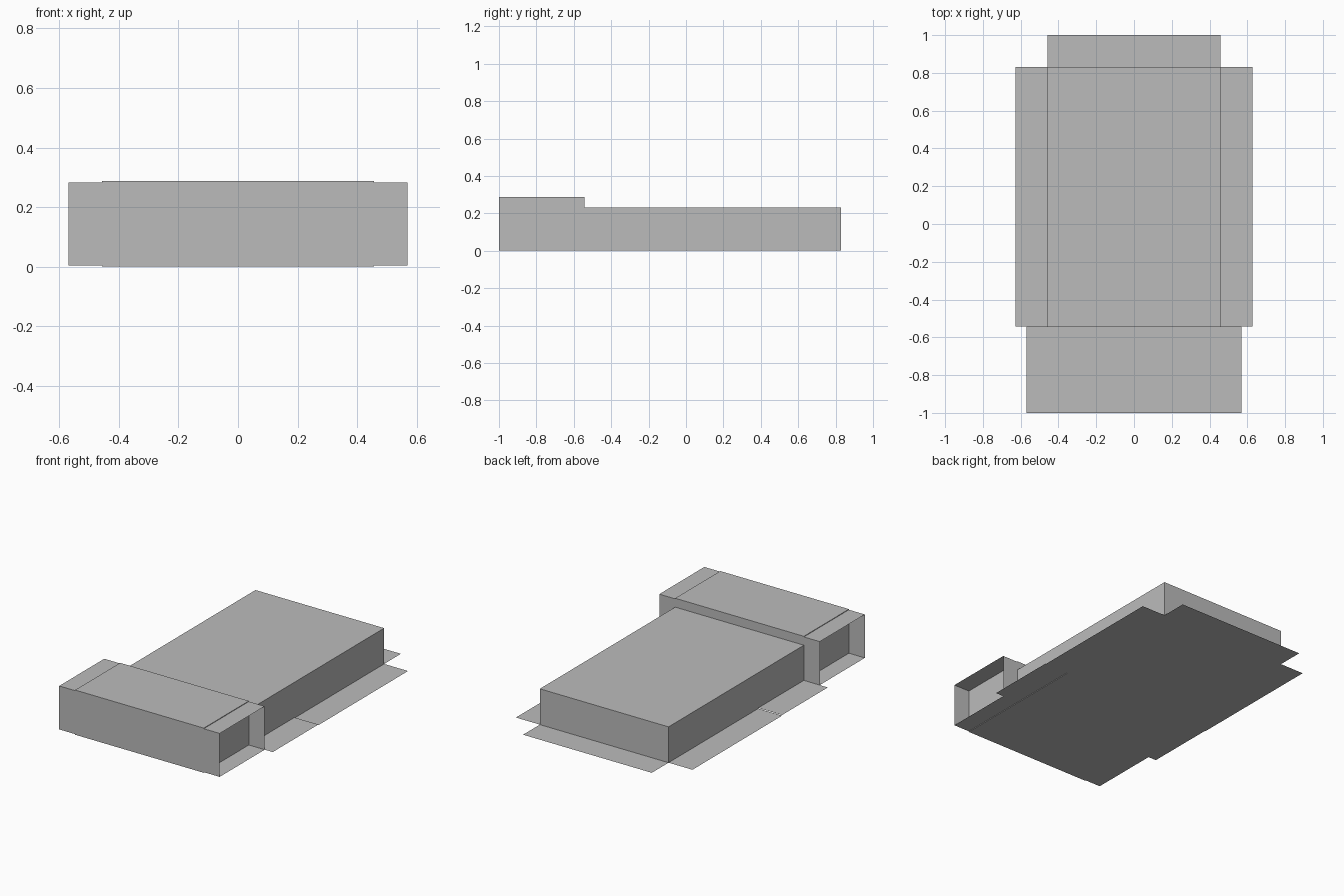
import bpy

if "Cube" in bpy.data.objects:
    bpy.data.objects.remove(bpy.data.objects["Cube"])

grey = bpy.data.materials.new("plain_grey")
grey.diffuse_color = (0.5, 0.5, 0.5, 1)
grey.use_nodes = True
grey.node_tree.nodes["Principled BSDF"].inputs["Base Color"].default_value = grey.diffuse_color

BODY_X, END_X, FLAP_X = 0.457, 0.57, 0.627       # half widths
FRONT, STEP, SPLIT, BACK, TIP = -1.0, -0.543, -0.08, 0.83, 1.0
LOW, HIGH, GAP = 0.23, 0.287, 0.004              # heights and flap inset


def build(name, verts, faces):
    mesh = bpy.data.meshes.new(name)
    mesh.from_pydata(verts, [], faces)
    mesh.materials.append(grey)
    obj = bpy.data.objects.new(name, mesh)
    bpy.context.collection.objects.link(obj)
    return obj


def box(name, y0, y1, z1):
    """Closed box as wide as the body, standing on the ground."""
    verts = [(x, y, z) for z in (0, z1) for x, y in
             ((-BODY_X, y0), (BODY_X, y0), (BODY_X, y1), (-BODY_X, y1))]
    faces = [(3, 2, 1, 0), (4, 5, 6, 7), (0, 1, 5, 4),
             (1, 2, 6, 5), (2, 3, 7, 6), (3, 0, 4, 7)]
    return build(name, verts, faces)


def flat_flap(name, x0, x1, y0, y1, z):
    return build(name, [(x0, y0, z), (x1, y0, z), (x1, y1, z), (x0, y1, z)],
                 [(0, 1, 2, 3)])


def upright_flap(name, x0, x1, y):
    z0, z1 = GAP, HIGH - GAP
    return build(name, [(x0, y, z0), (x1, y, z0), (x1, y, z1), (x0, y, z1)],
                 [(0, 1, 2, 3)])


# Two joined boxes: a long low tray and a taller front section
box("tray_box", STEP, BACK, LOW)
box("front_box", FRONT, STEP, HIGH)

# Flap lying behind the tray
flat_flap("back_flap", -BODY_X, BODY_X, BACK, TIP, 0)

for side, s in (("left", -1), ("right", 1)):
    inner = sorted((s * BODY_X, s * END_X))
    outer = sorted((s * BODY_X, s * FLAP_X))
    # Four flaps forming an open sleeve at each end of the front section
    flat_flap(side + "_sleeve_top", *inner, FRONT, STEP, HIGH - GAP)
    flat_flap(side + "_sleeve_bottom", *inner, FRONT, STEP, GAP)
    upright_flap(side + "_sleeve_front", *inner, FRONT)
    upright_flap(side + "_sleeve_back", *inner, STEP)
    # Ground flaps beside the tray, in two lengths with a tiny step
    flat_flap(side + "_flap_front", *outer, STEP, SPLIT, GAP)
    flat_flap(side + "_flap_back", *outer, SPLIT, BACK, 0)
